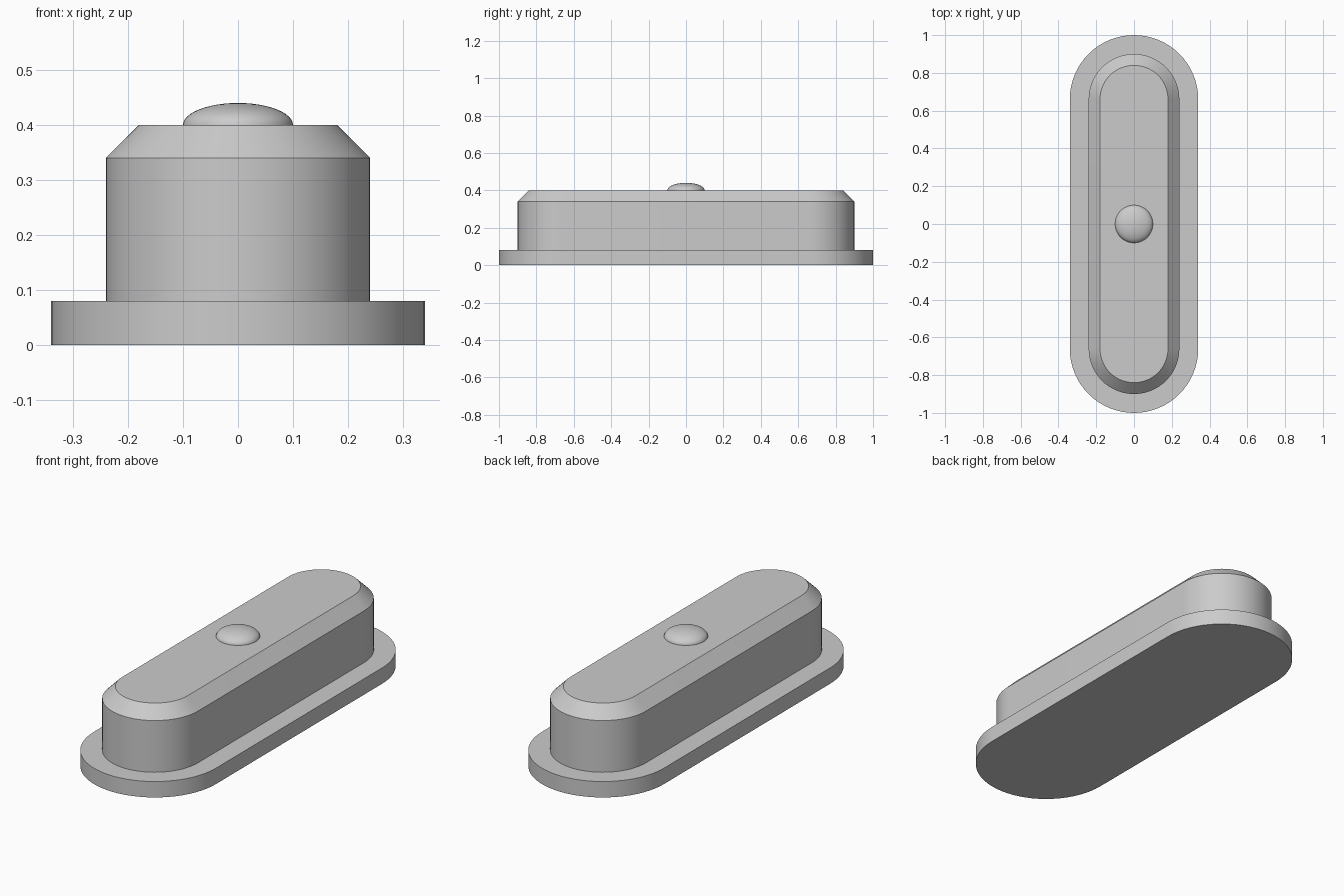
import bpy
import bmesh
import math

ARC_Y = 0.66      # distance of the rounded-end centres from the middle
ARC_STEPS = 32    # segments in each half-round end

cube = bpy.data.objects.get("Cube")
if cube:
    bpy.data.objects.remove(cube, do_unlink=True)

grey = bpy.data.materials.new("plain grey")
grey.use_nodes = True
grey.diffuse_color = (0.6, 0.6, 0.6, 1)
grey.node_tree.nodes["Principled BSDF"].inputs["Base Color"].default_value = grey.diffuse_color


def finish(obj, angle):
    obj.data.materials.append(grey)
    bpy.ops.object.select_all(action="DESELECT")
    obj.select_set(True)
    bpy.context.view_layer.objects.active = obj
    bpy.ops.object.shade_smooth_by_angle(angle=math.radians(angle))


def stadium_ring(bm, radius, z):
    """Ring of vertices along a slot outline with round ends."""
    ring = []
    for end in (0, 1):
        for i in range(ARC_STEPS + 1):
            a = math.pi * (end + i / ARC_STEPS)
            y = ARC_Y if end == 0 else -ARC_Y
            ring.append(bm.verts.new((radius * math.cos(a), y + radius * math.sin(a), z)))
    return ring


def stadium_solid(name, levels):
    """Closed solid lofted through (radius, height) levels."""
    bm = bmesh.new()
    rings = [stadium_ring(bm, r, z) for r, z in levels]
    for low, high in zip(rings, rings[1:]):
        for i in range(len(low)):
            j = (i + 1) % len(low)
            bm.faces.new((low[i], low[j], high[j], high[i]))
    bm.faces.new(reversed(rings[0]))
    bm.faces.new(rings[-1])
    mesh = bpy.data.meshes.new(name)
    bm.to_mesh(mesh)
    bm.free()
    obj = bpy.data.objects.new(name, mesh)
    bpy.context.collection.objects.link(obj)
    finish(obj, 30)


# Flat flange and the chamfered body standing on it
stadium_solid("base_flange", [(0.34, 0), (0.34, 0.08)])
stadium_solid("body", [(0.24, 0.08), (0.24, 0.34), (0.18, 0.4)])

# Flattened half-dome button on top
bpy.ops.mesh.primitive_uv_sphere_add(segments=48, ring_count=24, location=(0, 0, 0.4))
button = bpy.context.object
button.name = button.data.name = "button_dome"
bm = bmesh.new()
bm.from_mesh(button.data)
bmesh.ops.bisect_plane(bm, geom=bm.verts[:] + bm.edges[:] + bm.faces[:],
                       plane_co=(0, 0, 0), plane_no=(0, 0, 1), clear_inner=True)
bmesh.ops.scale(bm, vec=(0.1, 0.1, 0.04), verts=bm.verts[:])
bm.to_mesh(button.data)
bm.free()
finish(button, 40)
